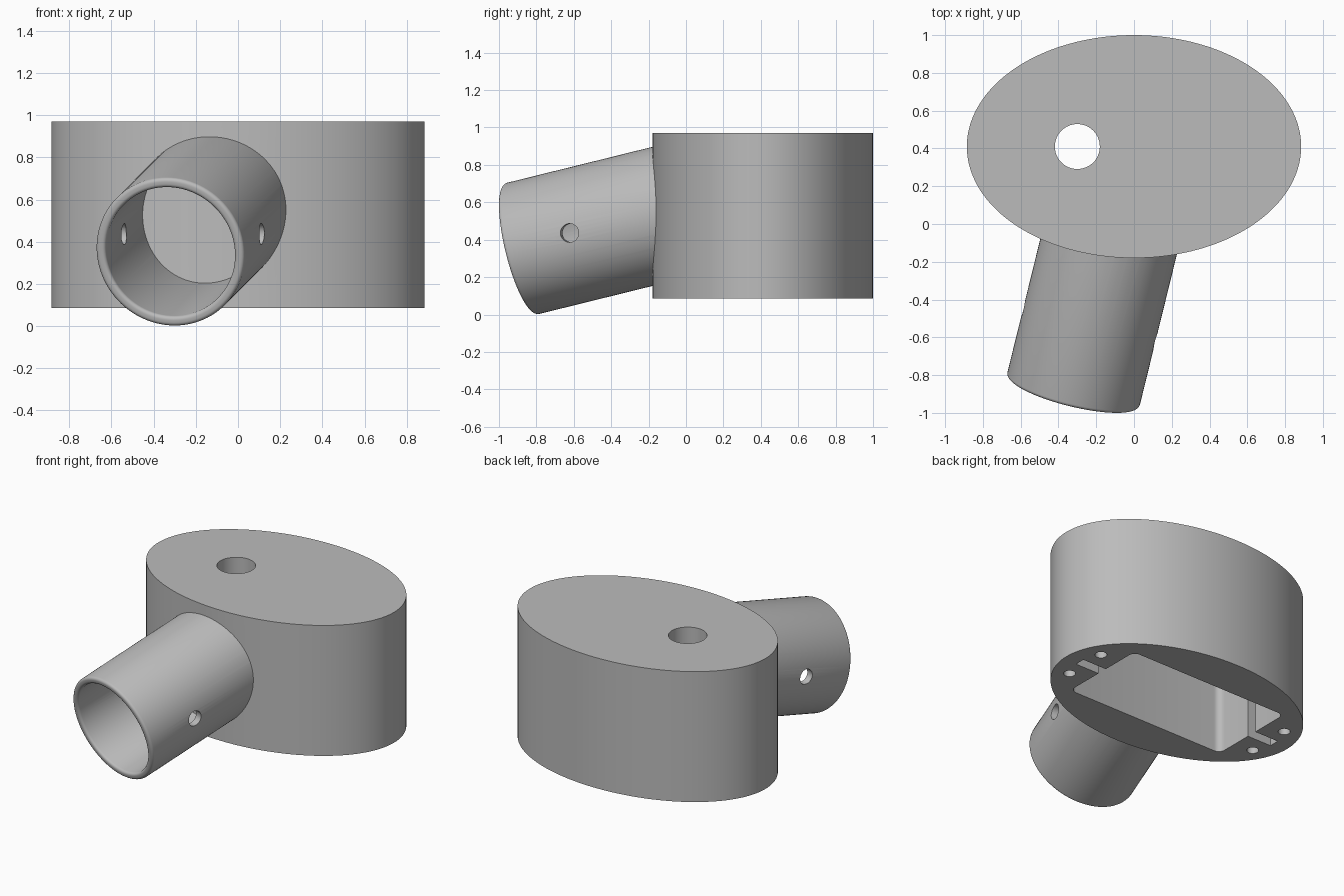
import bpy, bmesh, math
from mathutils import Vector, Matrix

cube = bpy.data.objects.get("Cube")
if cube:
    bpy.data.objects.remove(cube, do_unlink=True)

CENTRE_Y = 0.41
BOTTOM, TOP = 0.085, 0.97


def add_object(name, bm):
    bmesh.ops.recalc_face_normals(bm, faces=bm.faces[:])
    mesh = bpy.data.meshes.new(name)
    bm.to_mesh(mesh)
    bm.free()
    obj = bpy.data.objects.new(name, mesh)
    bpy.context.collection.objects.link(obj)
    return obj


def cylinder(name, centre, radius, depth, axis=(0, 0, 1), scale=(1, 1, 1), sides=48):
    bm = bmesh.new()
    turn = Vector(axis).to_track_quat('Z', 'Y').to_matrix().to_4x4()
    bmesh.ops.create_cone(bm, cap_ends=True, segments=sides, radius1=radius,
                          radius2=radius, depth=depth,
                          matrix=Matrix.Translation(centre) @ turn @ Matrix.Diagonal((*scale, 1)))
    return add_object(name, bm)


def box(name, centre, size, corner=0.0):
    bm = bmesh.new()
    bmesh.ops.create_cube(bm, size=1, matrix=Matrix.Translation(centre) @ Matrix.Diagonal((*size, 1)))
    if corner:
        upright = [e for e in bm.edges
                   if abs(e.verts[0].co.z - e.verts[1].co.z) > 0.01]
        bmesh.ops.bevel(bm, geom=upright, offset=corner, segments=6,
                        profile=0.5, affect='EDGES')
    return add_object(name, bm)


def combine(target, other, operation):
    mod = target.modifiers.new(operation, 'BOOLEAN')
    mod.operation = operation
    mod.solver = 'EXACT'
    mod.object = other
    bpy.ops.object.select_all(action='DESELECT')
    bpy.context.view_layer.objects.active = target
    target.select_set(True)
    bpy.ops.object.modifier_apply(modifier=mod.name)
    bpy.data.objects.remove(other, do_unlink=True)


def hollow_pipe(name, mouth, axis, outer, inner, length, fillet):
    """Lathe a pipe wall whose mouth has rounded rims."""
    arc = [i * math.pi / 10 for i in range(6)]
    profile = [(outer, length)]
    profile += [(outer - fillet + fillet * math.cos(a), fillet - fillet * math.sin(a)) for a in arc]
    profile += [(inner + fillet - fillet * math.sin(a), fillet - fillet * math.cos(a)) for a in arc]
    profile += [(inner, length)]
    bm = bmesh.new()
    verts = [bm.verts.new((r, 0, z)) for r, z in profile]
    edges = [bm.edges.new((v, verts[i - 1])) for i, v in enumerate(verts)]
    bmesh.ops.spin(bm, geom=verts + edges, cent=(0, 0, 0), axis=(0, 0, 1),
                   angle=math.tau, steps=96, use_merge=True)
    bmesh.ops.remove_doubles(bm, verts=bm.verts[:], dist=1e-5)
    turn = axis.to_track_quat('Z', 'Y').to_matrix().to_4x4()
    bm.transform(Matrix.Translation(mouth) @ turn)
    return add_object(name, bm)


# Oval housing
housing = cylinder("oval_housing", (0, CENTRE_Y, (BOTTOM + TOP) / 2), 1, TOP - BOTTOM,
                   scale=(0.885, 0.59, 1), sides=160)

# Slanted socket tube, closed at its far end by the housing wall
axis = Vector((0.246, 1, 0.247)).normalized()
mouth = Vector((-0.323, -0.886, 0.35))
tube = hollow_pipe("socket_tube", mouth, axis, 0.361, 0.314, 0.95, 0.018)
combine(housing, tube, 'UNION')

# Cross pin hole through the tube
across = axis.cross(Vector((0, 0, 1)))
combine(housing, cylinder("pin_hole", mouth + axis * 0.37, 0.05, 0.95, across), 'DIFFERENCE')

# Pocket open at the bottom, with rounded corners
depth = 0.71
combine(housing, box("pocket", (0, CENTRE_Y, BOTTOM + depth / 2 - 0.05),
                     (1.2, 0.61, depth + 0.1), 0.045), 'DIFFERENCE')

# Cable hole in the top
combine(housing, cylinder("cable_hole", (-0.3, CENTRE_Y, TOP), 0.119, 0.6, sides=64), 'DIFFERENCE')

# Slots and screw holes at both ends of the pocket
for side in (-1, 1):
    combine(housing, box("end_slot", (side * 0.66, CENTRE_Y, BOTTOM + depth / 2 - 0.06),
                         (0.24, 0.07, depth + 0.1)), 'DIFFERENCE')
    for along in (-1, 1):
        combine(housing, cylinder("screw_hole", (side * 0.735, CENTRE_Y + along * 0.15, BOTTOM),
                                  0.037, 0.48, sides=32), 'DIFFERENCE')

# One grey material
grey = bpy.data.materials.new("plain grey")
grey.use_nodes = True
colour = (0.5, 0.5, 0.5, 1)
grey.diffuse_color = colour
grey.node_tree.nodes["Principled BSDF"].inputs["Base Color"].default_value = colour
housing.data.materials.clear()
housing.data.materials.append(grey)
for face in housing.data.polygons:
    face.material_index = 0

bpy.ops.object.select_all(action='DESELECT')
housing.select_set(True)
bpy.context.view_layer.objects.active = housing
bpy.ops.object.shade_smooth_by_angle(angle=math.radians(30))
